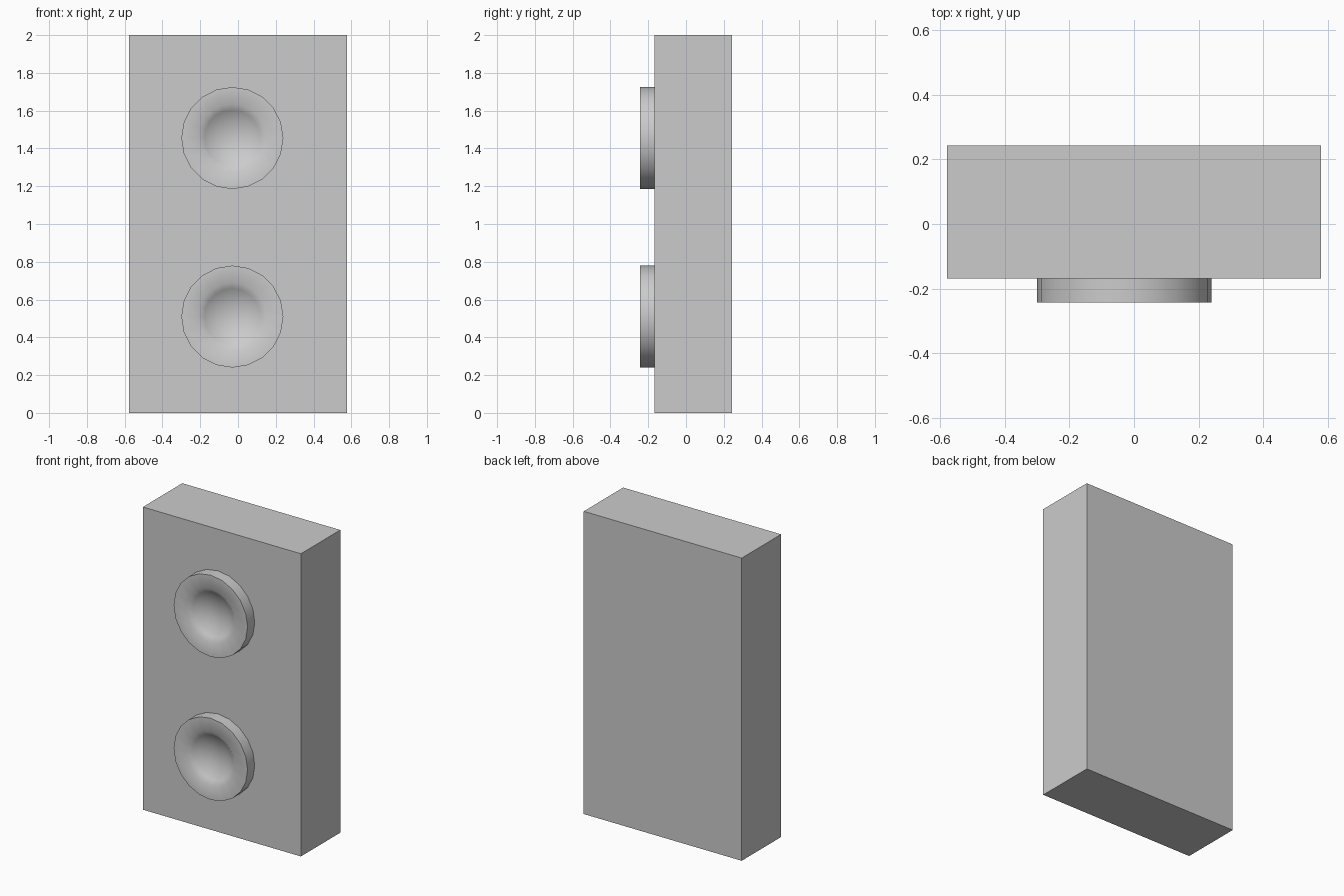
import bpy, bmesh, math

if "Cube" in bpy.data.objects:
    bpy.data.objects.remove(bpy.data.objects["Cube"])

FRONT, BAFFLE, BACK = -0.243, -0.168, 0.243
CX, SIDES = -0.03, 20


def add_object(name, bm):
    bmesh.ops.recalc_face_normals(bm, faces=bm.faces)
    mesh = bpy.data.meshes.new(name)
    bm.to_mesh(mesh)
    bm.free()
    ob = bpy.data.objects.new(name, mesh)
    bpy.context.collection.objects.link(ob)
    return ob


# cabinet box
bm = bmesh.new()
bmesh.ops.create_cube(bm, size=1)
for v in bm.verts:
    v.co.x *= 1.155
    v.co.y = BACK if v.co.y > 0 else BAFFLE
    v.co.z = (v.co.z + 0.5) * 2
add_object("cabinet", bm)


def driver(name, cz, r_out=0.27, r_in=0.18, depth=0.065):
    """Round driver: outer wall, flat rim and spherical dish, as one turned profile."""
    profile = [(r_out, BAFFLE), (r_out, FRONT)]
    half = 2 * math.atan(depth / r_in)
    radius = r_in / math.sin(half)
    for i in range(5):
        a = half * (1 - i / 5)
        profile.append((radius * math.sin(a),
                        FRONT + radius * (math.cos(a) - math.cos(half))))
    bm = bmesh.new()
    rings = []
    for r, y in profile:
        rings.append([bm.verts.new((CX + r * math.cos(t), y, cz + r * math.sin(t)))
                      for t in (2 * math.pi * k / SIDES for k in range(SIDES))])
    for a, b in zip(rings, rings[1:]):
        for k in range(SIDES):
            n = (k + 1) % SIDES
            bm.faces.new((a[k], a[n], b[n], b[k]))
    centre = bm.verts.new((CX, FRONT + depth, cz))
    for k in range(SIDES):
        bm.faces.new((rings[-1][k], rings[-1][(k + 1) % SIDES], centre))
    bm.faces.new(rings[0])
    ob = add_object(name, bm)
    bpy.context.view_layer.objects.active = ob
    ob.select_set(True)
    bpy.ops.object.shade_smooth_by_angle(angle=math.radians(50))
    ob.select_set(False)


driver("upper_driver", 1.455)
driver("lower_driver", 0.51)
